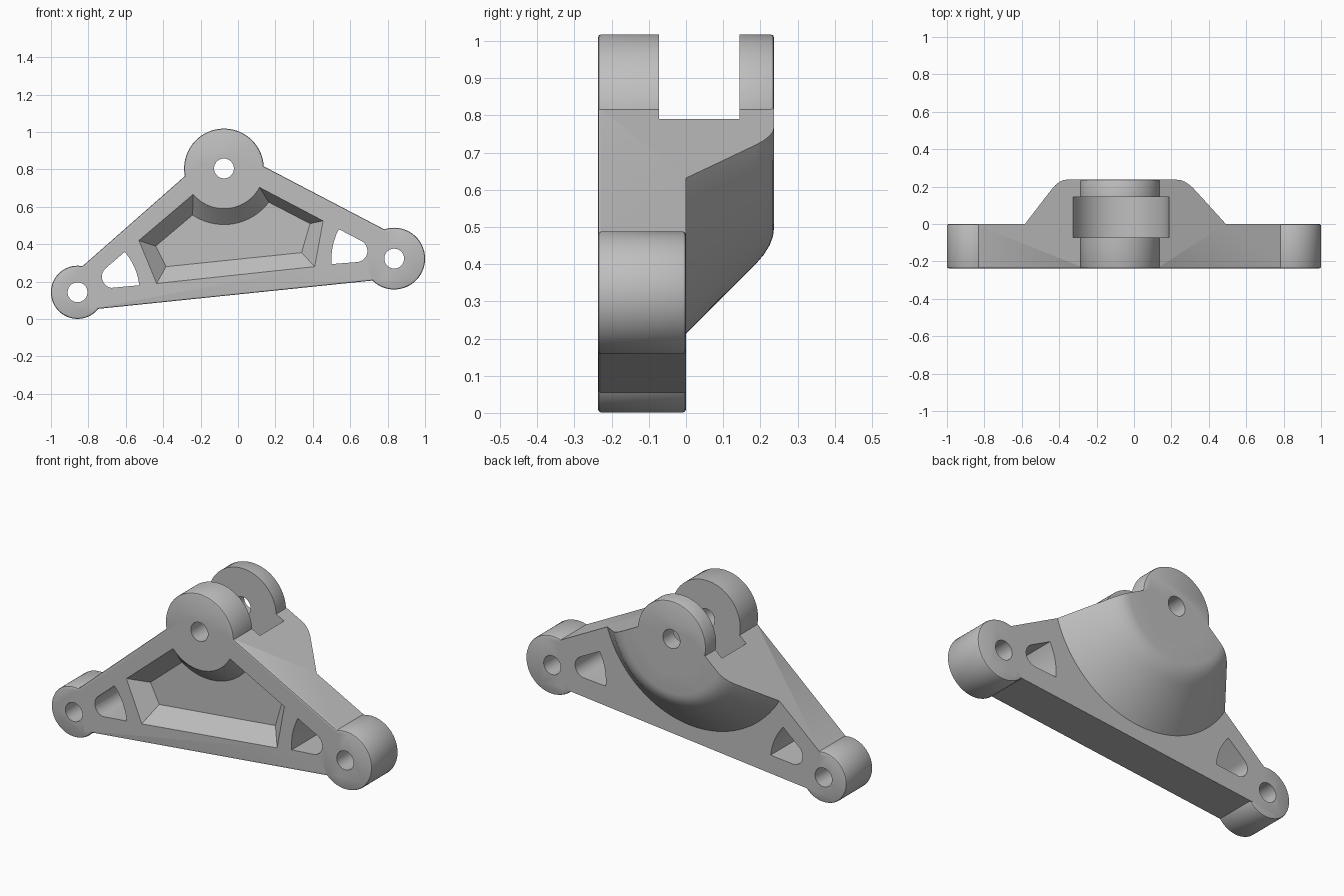
import bpy, bmesh
from math import cos, sin, radians, pi

if "Cube" in bpy.data.objects:
    bpy.data.objects.remove(bpy.data.objects["Cube"], do_unlink=True)

FRONT, BACK = -0.237, 0.237
TOP, LEFT, RIGHT = (-0.075, 0.805), (0.835, 0.323), (-0.858, 0.143)
SEG = 96

steel = bpy.data.materials.new("satin_grey")
steel.use_nodes = True
GREY = (0.52, 0.52, 0.52, 1)
steel.diffuse_color = GREY
steel.node_tree.nodes["Principled BSDF"].inputs["Base Color"].default_value = GREY


def arc(centre, r, start, end, n=SEG):
    """Points (x, z) on an arc, angles in degrees."""
    out = []
    for i in range(n + 1):
        a = radians(start + (end - start) * i / n)
        out.append((centre[0] + r * cos(a), centre[1] + r * sin(a)))
    return out


def circle(centre, r):
    return arc(centre, r, 0, 360)[:-1]


def loft(name, sections):
    """Closed solid through (y, outline) sections."""
    bm = bmesh.new()
    rings = [[bm.verts.new((x, y, z)) for x, z in pts] for y, pts in sections]
    for a, b in zip(rings, rings[1:]):
        for i in range(len(a)):
            j = (i + 1) % len(a)
            bm.faces.new((a[i], a[j], b[j], b[i]))
    bm.faces.new(rings[0])
    bm.faces.new(rings[-1])
    bmesh.ops.recalc_face_normals(bm, faces=bm.faces)
    mesh = bpy.data.meshes.new(name)
    bm.to_mesh(mesh)
    bm.free()
    mesh.materials.append(steel)
    obj = bpy.data.objects.new(name, mesh)
    bpy.context.collection.objects.link(obj)
    return obj


def prism(name, pts, y0, y1):
    return loft(name, [(y0, pts), (y1, pts)])


def disc(name, centre, r, y0, y1, b=0.009):
    """Cylinder along y with softened rims."""
    rim = [(y0, r - b), (y0 + b * 0.3, r - b * 0.3), (y0 + b, r),
           (y1 - b, r), (y1 - b * 0.3, r - b * 0.3), (y1, r - b)]
    return loft(name, [(y, circle(centre, rr)) for y, rr in rim])


def apply(obj, mod):
    bpy.context.view_layer.objects.active = obj
    bpy.ops.object.modifier_apply(modifier=mod.name)


def combine(obj, tool, operation):
    mod = obj.modifiers.new("bool", 'BOOLEAN')
    mod.operation = operation
    mod.solver = 'EXACT'
    mod.object = tool
    apply(obj, mod)
    bpy.data.objects.remove(tool, do_unlink=True)


# Triangular body with a softened front rim
outline = [(-0.80, 0.049), (0.80, 0.214), (0.80, 0.47),
           (0.10, 0.836), (-0.20, 0.838), (-0.84, 0.275)]
body = prism("bracket", outline, FRONT, 0.3)
bevel = body.modifiers.new("rim", 'BEVEL')
bevel.width = 0.008
bevel.segments = 2
apply(body, bevel)

# Keep the flat plate plus the conical bulge on the back
envelope = [(-0.4, 2.0), (0, 2.0), (0, 0.592), (0.19, 0.402), (0.209, 0.38),
            (0.225, 0.354), (0.234, 0.33), (BACK, 0.305)]
combine(body, loft("envelope", [(y, circle(TOP, r)) for y, r in envelope]), 'INTERSECT')

# Bosses
combine(body, disc("left_boss", LEFT, 0.165, FRONT, 0), 'UNION')
combine(body, disc("right_boss", RIGHT, 0.142, FRONT, 0), 'UNION')
combine(body, disc("top_boss", TOP, 0.213, FRONT, BACK), 'UNION')

# Clevis slot between the two top lugs
combine(body, prism("slot", circle(TOP, 0.262), -0.072, 0.144), 'DIFFERENCE')

# Sloped pocket in the front
mouth = [(-0.53, 0.42), (-0.435, 0.19), (0.41, 0.28), (0.455, 0.525)]
floor = [(-0.44, 0.39), (-0.385, 0.28), (0.34, 0.355), (0.385, 0.51)]
mouth += arc(TOP, 0.215, 332, 220, 24)
floor += arc(TOP, 0.30, 323, 236, 24)
combine(body, loft("pocket", [(-0.3, mouth), (FRONT, mouth), (FRONT + 0.085, floor)]),
        'DIFFERENCE')

# Rounded triangular windows beside the lower bosses
right_window = arc(RIGHT, 0.332, 6.5, 40.5, 12) + arc((-0.668, 0.226), 0.06, 130, 262, 12)
left_window = arc(LEFT, 0.335, 152, 185, 12) + arc((0.632, 0.364), 0.06, 278, 422, 12)
for pts in (right_window, left_window):
    combine(body, prism("window", pts, -0.3, 0.1), 'DIFFERENCE')

# Pin holes
for centre in (TOP, LEFT, RIGHT):
    combine(body, prism("hole", circle(centre, 0.053), -0.4, 0.4), 'DIFFERENCE')

# One material and smooth curved faces
body.data.materials.clear()
body.data.materials.append(steel)
for p in body.data.polygons:
    p.material_index = 0
bpy.ops.object.select_all(action='DESELECT')
body.select_set(True)
bpy.context.view_layer.objects.active = body
bpy.ops.object.shade_smooth_by_angle(angle=radians(28))
